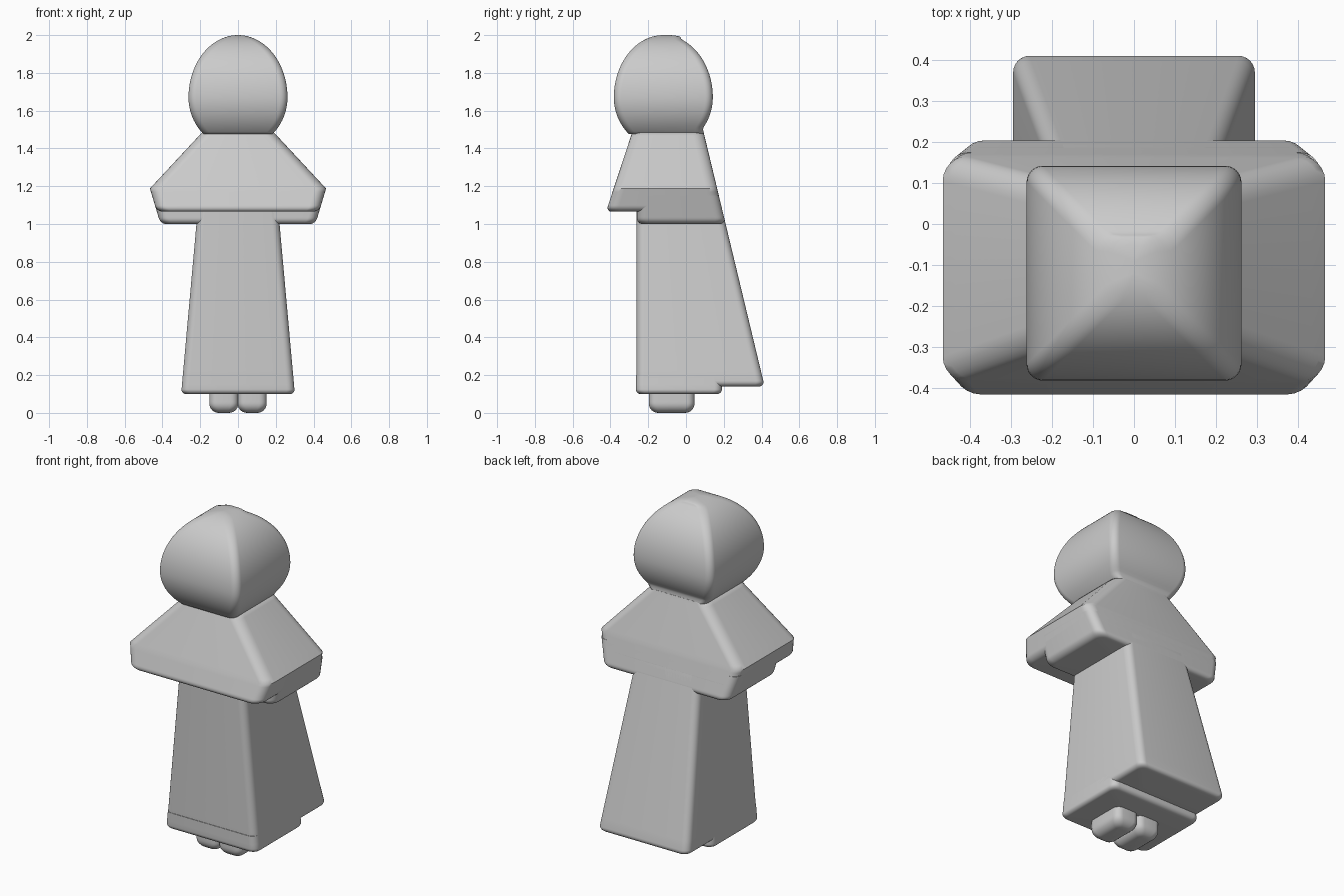
import bpy
import bmesh
from math import sin, cos, pi, sqrt, radians

if "Cube" in bpy.data.objects:
    bpy.data.objects.remove(bpy.data.objects["Cube"], do_unlink=True)

COLOUR = (0.6, 0.6, 0.6, 1)
grey = bpy.data.materials.new("light_grey")
grey.use_nodes = True
grey.diffuse_color = COLOUR
grey.node_tree.nodes["Principled BSDF"].inputs["Base Color"].default_value = COLOUR

CORNER_STEPS = 6
NECK_HEIGHT = 1.485
HEAD_CENTRE = 1.67


def spaced(start, end, steps):
    return [start + (end - start) * i / steps for i in range(steps + 1)]


def ring(bm, z, half, front, back, radius, centre):
    """Rounded rectangle at height z."""
    r = min(radius, half * 0.6, (back - front) * 0.3)
    corners = [(half - r, back - r), (r - half, back - r),
               (r - half, front + r), (half - r, front + r)]
    verts = []
    for i, (x, y) in enumerate(corners):
        for a in spaced(i * pi / 2, (i + 1) * pi / 2, CORNER_STEPS):
            verts.append(bm.verts.new((centre + x + r * cos(a), y + r * sin(a), z)))
    return verts


def loft(name, heights, half, front, back, radius=0.04, lip=0.0, centre=0.0):
    """Skin rings whose sides follow rules of height; lip rounds the lower edge."""
    bottom = heights[0]
    if lip:
        arc = [bottom + lip * (1 - cos(a)) for a in spaced(0, pi / 2, CORNER_STEPS)]
        heights = arc + [z for z in heights if z > bottom + lip]
    bm = bmesh.new()
    rings = []
    for z in heights:
        rise = max(0, lip - (z - bottom))
        inset = lip - sqrt(max(0, lip * lip - rise * rise))
        rings.append(ring(bm, z, half(z) - inset, front(z) + inset,
                          back(z) - inset, radius, centre))
    count = len(rings[0])
    for low, high in zip(rings, rings[1:]):
        for i in range(count):
            j = (i + 1) % count
            bm.faces.new((low[i], low[j], high[j], high[i]))
    bm.faces.new(rings[0][::-1])
    bm.faces.new(rings[-1])
    mesh = bpy.data.meshes.new(name)
    bm.to_mesh(mesh)
    bm.free()
    mesh.materials.append(grey)
    obj = bpy.data.objects.new(name, mesh)
    bpy.context.collection.objects.link(obj)
    bpy.ops.object.select_all(action="DESELECT")
    obj.select_set(True)
    bpy.context.view_layer.objects.active = obj
    bpy.ops.object.shade_smooth_by_angle(angle=radians(50))


def constant(value):
    return lambda z: value


# Side lines shared by the robe and cape
def robe_half(z):
    return 0.31 - 0.09 * z


def robe_back(z):
    return 0.45 - 0.24 * z


def cape_half(z):
    shoulder = 0.19 + 0.93 * (NECK_HEIGHT - z)
    return min(shoulder, 0.11 + 0.3 * z)


def cape_front(z):
    return -0.285 - 0.33 * (NECK_HEIGHT - z)


def head_half(z):
    reach = 0.33 if z > HEAD_CENTRE else 0.27
    return 0.262 * sqrt(1 - ((z - HEAD_CENTRE) / reach) ** 2)


def head_front(z):
    return -0.12 - head_half(z)


def head_back(z):
    return max(head_half(z) - 0.12, min(robe_back(z), head_half(z) - 0.09))


# Robe: trailing skirt over a shorter front hem
loft("robe", spaced(0.14, 1.1, 12), robe_half, constant(-0.262), robe_back, lip=0.03)
loft("front_hem", spaced(0.1, 0.2, 4), robe_half, constant(-0.265),
     constant(0.19), lip=0.025)

# Cape: overhanging mantle over a shallower underside
loft("cape_underside", spaced(1, 1.15, 4), cape_half, constant(-0.26), robe_back,
     radius=0.05, lip=0.03)
loft("cape", spaced(1.065, NECK_HEIGHT, 24), cape_half, cape_front, robe_back,
     radius=0.06, lip=0.03)

# Squared egg-shaped head
head_heights = [HEAD_CENTRE + sin(t) * (0.33 if t > 0 else 0.27)
                for t in spaced(-0.8, 1.555, 36)]
loft("head", head_heights, head_half, head_front, head_back)

# Rounded feet under the hem
for name, centre in (("left_foot", 0.075), ("right_foot", -0.075)):
    loft(name, spaced(0, 0.12, 4), constant(0.077), constant(-0.197),
         constant(0.045), lip=0.05, centre=centre)
